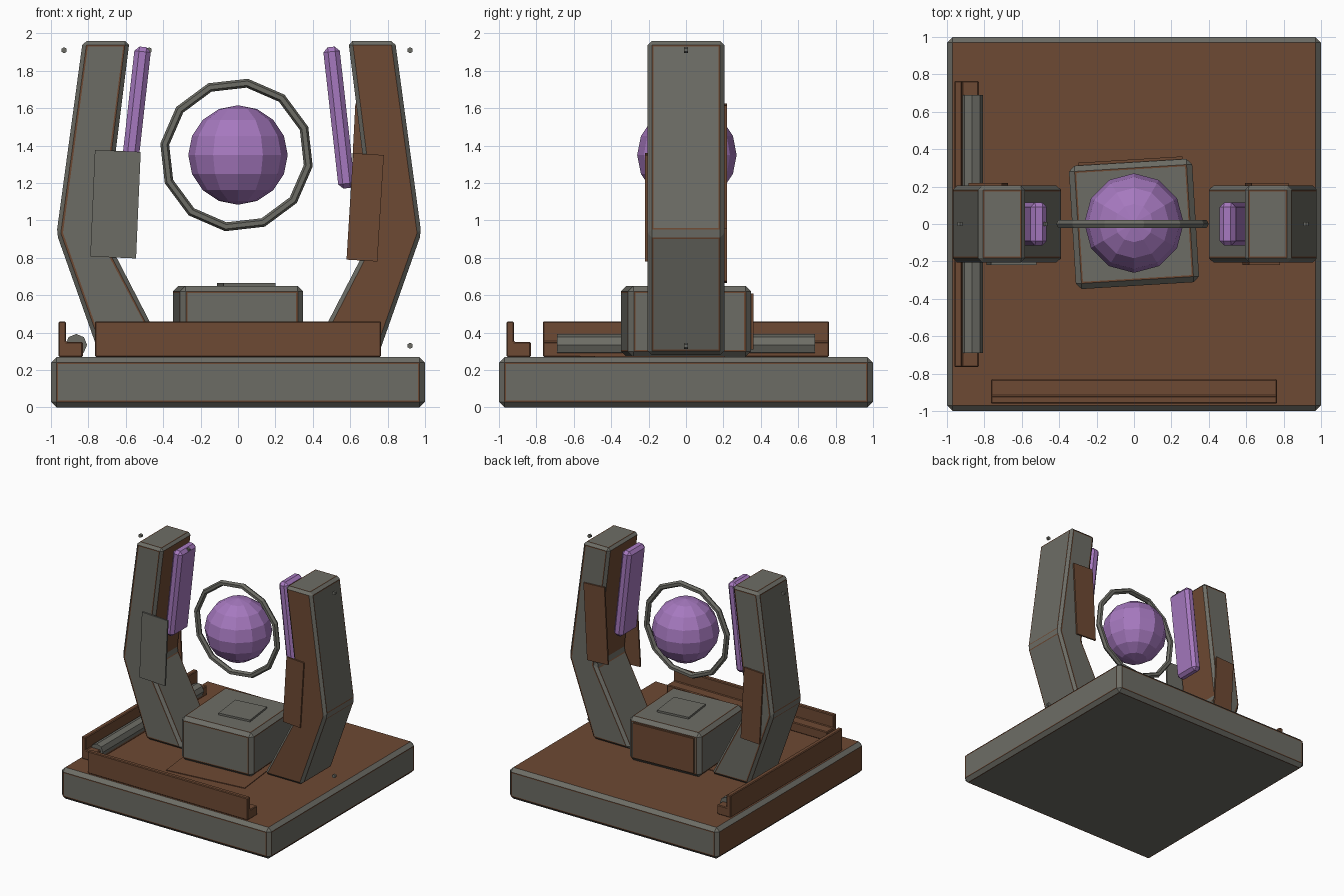
import bpy, bmesh, math
from mathutils import Matrix, Vector

if "Cube" in bpy.data.objects:
    bpy.data.objects.remove(bpy.data.objects["Cube"])


def material(name, rgb):
    m = bpy.data.materials.new(name)
    m.diffuse_color = (*rgb, 1)
    m.use_nodes = True
    m.node_tree.nodes["Principled BSDF"].inputs["Base Color"].default_value = m.diffuse_color
    return m


MATS = [material("grey_metal", (0.152, 0.152, 0.131)),
        material("brown_rust", (0.155, 0.067, 0.033)),
        material("purple_glow", (0.38, 0.19, 0.52))]
GREY, BROWN, PURPLE = 0, 1, 2


def finish(bm, name, loc=(0, 0, 0), rot=(0, 0, 0)):
    bmesh.ops.recalc_face_normals(bm, faces=bm.faces)
    me = bpy.data.meshes.new(name)
    bm.to_mesh(me)
    bm.free()
    for m in MATS:
        me.materials.append(m)
    ob = bpy.data.objects.new(name, me)
    ob.location, ob.rotation_euler = loc, rot
    bpy.context.collection.objects.link(ob)
    return ob


def box_mesh(size):
    bm = bmesh.new()
    bmesh.ops.create_cube(bm, size=1, matrix=Matrix.Diagonal((*size, 1)))
    return bm


def extrude(profile, lift, depth):
    """Closed profile of 3D points swept along a vector."""
    bm = bmesh.new()
    face = bm.faces.new([bm.verts.new(p) for p in profile])
    res = bmesh.ops.extrude_face_region(bm, geom=[face])
    verts = [g for g in res["geom"] if isinstance(g, bmesh.types.BMVert)]
    bmesh.ops.translate(bm, verts=verts, vec=Vector(lift) * depth)
    bmesh.ops.recalc_face_normals(bm, faces=bm.faces)
    return bm


def panelled(bm, bevel, rule, rim=0.012):
    """Chamfer every edge, then frame each main face with a thin brown seam."""
    res = bmesh.ops.bevel(bm, geom=bm.edges[:], offset=bevel, segments=1,
                          affect='EDGES', profile=0.5)
    chamfer = set(res["faces"])
    main = [f for f in bm.faces if f not in chamfer]
    bm.normal_update()
    for f in main:
        f.material_index = rule(f.normal, f.calc_center_median())
    seams = bmesh.ops.inset_individual(bm, faces=main, thickness=rim, depth=0)
    for f in seams["faces"]:
        f.material_index = BROWN
    return bm


def plain_box(name, size, loc, rot=(0, 0, 0), mat=GREY, bevel=0.0):
    bm = box_mesh(size)
    if bevel:
        bmesh.ops.bevel(bm, geom=bm.edges[:], offset=bevel, segments=1,
                        affect='EDGES', profile=0.5)
    for f in bm.faces:
        f.material_index = mat
    return finish(bm, name, loc, rot)


# Base slab: brown deck and left side, grey elsewhere
finish(panelled(box_mesh((2, 2, 0.27)), 0.03,
                lambda n, c: BROWN if n.z > 0.9 or n.x < -0.9 else GREY),
       "base", (0, 0, 0.135))

# Loose floor plate
plain_box("floor_plate", (0.70, 0.70, 0.008), (0.02, -0.18, 0.272),
          (0, 0, math.radians(6.5)), BROWN)

# Pedestal with back plate and small cap
turn = math.radians(3.5)
finish(panelled(box_mesh((0.66, 0.66, 0.38)), 0.03, lambda n, c: GREY),
       "pedestal", (0, 0, 0.46), (0, 0, turn))
plain_box("pedestal_back_plate", (0.56, 0.02, 0.30),
          (-0.335 * math.sin(turn), 0.335 * math.cos(turn), 0.46), (0, 0, turn), BROWN)
plain_box("pedestal_cap", (0.28, 0.28, 0.016), (0.045, 0, 0.658),
          (0, 0, math.radians(7)), GREY)

# Stepped rails along the front and left edges
STEP = [(-0.96, 0.27), (-0.83, 0.27), (-0.83, 0.35), (-0.92, 0.35),
        (-0.92, 0.46), (-0.96, 0.46)]
for name, prof, lift in (
        ("front_rail", [(-0.765, a, z) for a, z in STEP], (1, 0, 0)),
        ("left_rail", [(a, -0.765, z) for a, z in STEP], (0, 1, 0))):
    bm = extrude(prof, lift, 1.53)
    bmesh.ops.bevel(bm, geom=bm.edges[:], offset=0.006, segments=1, affect='EDGES')
    for f in bm.faces:
        f.material_index = BROWN
    finish(bm, name)

# Pipe lying on the left rail
bm = bmesh.new()
bmesh.ops.create_cone(bm, cap_ends=True, segments=8, radius1=0.058, radius2=0.058, depth=1.38)
finish(bm, "pipe", (-0.865, 0, 0.335), (math.pi / 2, 0, 0))

# Bent pillars, with a light strip on the inner side of each
PILLAR = [(0.39, 0.28), (0.75, 0.28), (0.98, 0.93), (0.84, 1.96), (0.59, 1.96), (0.72, 0.92)]
for side, s, shift in (("left", -1, 0.01), ("right", 1, 0.0)):
    def rule(n, c, s=s):
        if s > 0 and n.y < -0.9:
            return BROWN
        if n.x * s < -0.5 and c.z > 0.92:
            return BROWN
        return GREY
    bm = extrude([(s * x + shift, -0.205, z) for x, z in PILLAR], (0, 1, 0), 0.41)
    finish(panelled(bm, 0.022, rule), side + "_pillar")
    plain_box(side + "_light_strip", (0.088, 0.23, 0.76),
              (s * 0.545 - 0.005, 0, 1.55), (0, -s * math.radians(6.4), 0), PURPLE, 0.025)

# Armour plates on the pillars: name, width, height, x, y, z, tilt, colour
for name, w, h, x, y, z, tilt, mat in (
        ("left_front_plate", 0.245, 0.57, -0.655, -0.211, 1.087, -2.5, GREY),
        ("right_front_plate", 0.165, 0.57, 0.68, -0.211, 1.07, -3.5, BROWN),
        ("right_back_plate", 0.20, 0.66, 0.71, 0.211, 1.29, -3, BROWN),
        ("left_back_plate", 0.18, 0.62, -0.78, 0.211, 0.98, 3, BROWN)):
    plain_box(name, (w, 0.014, h), (x, y, z), (0, -math.radians(tilt), 0), mat)

# Floating orb
bm = bmesh.new()
bmesh.ops.create_uvsphere(bm, u_segments=12, v_segments=8, radius=0.266)
for f in bm.faces:
    f.material_index = PURPLE
finish(bm, "orb", (0, 0.005, 1.35))

# Twelve-sided ring around the orb
bm = bmesh.new()
N, M = 12, 6
loops = []
for i in range(N):
    a = math.radians(21.5) + i * math.tau / N
    loop = []
    for j in range(M):
        b = j * math.tau / M
        r = 0.388 + 0.024 * math.cos(b)
        loop.append(bm.verts.new((r * math.cos(a), 0.026 * math.sin(b), r * math.sin(a))))
    loops.append(loop)
for i in range(N):
    p, q = loops[i], loops[(i + 1) % N]
    for j in range(M):
        k = (j + 1) % M
        bm.faces.new((p[j], p[k], q[k], q[j]))
finish(bm, "ring", (-0.008, 0, 1.35))

# Tiny floating studs
for i, (x, z) in enumerate(((-0.93, 1.91), (-0.475, 1.91), (0.92, 1.91), (0.92, 0.33))):
    bm = bmesh.new()
    bmesh.ops.create_cone(bm, cap_ends=True, segments=6, radius1=0.016, radius2=0.016, depth=0.02)
    finish(bm, f"stud_{i + 1}", (x, 0, z), (math.pi / 2, 0, 0))
